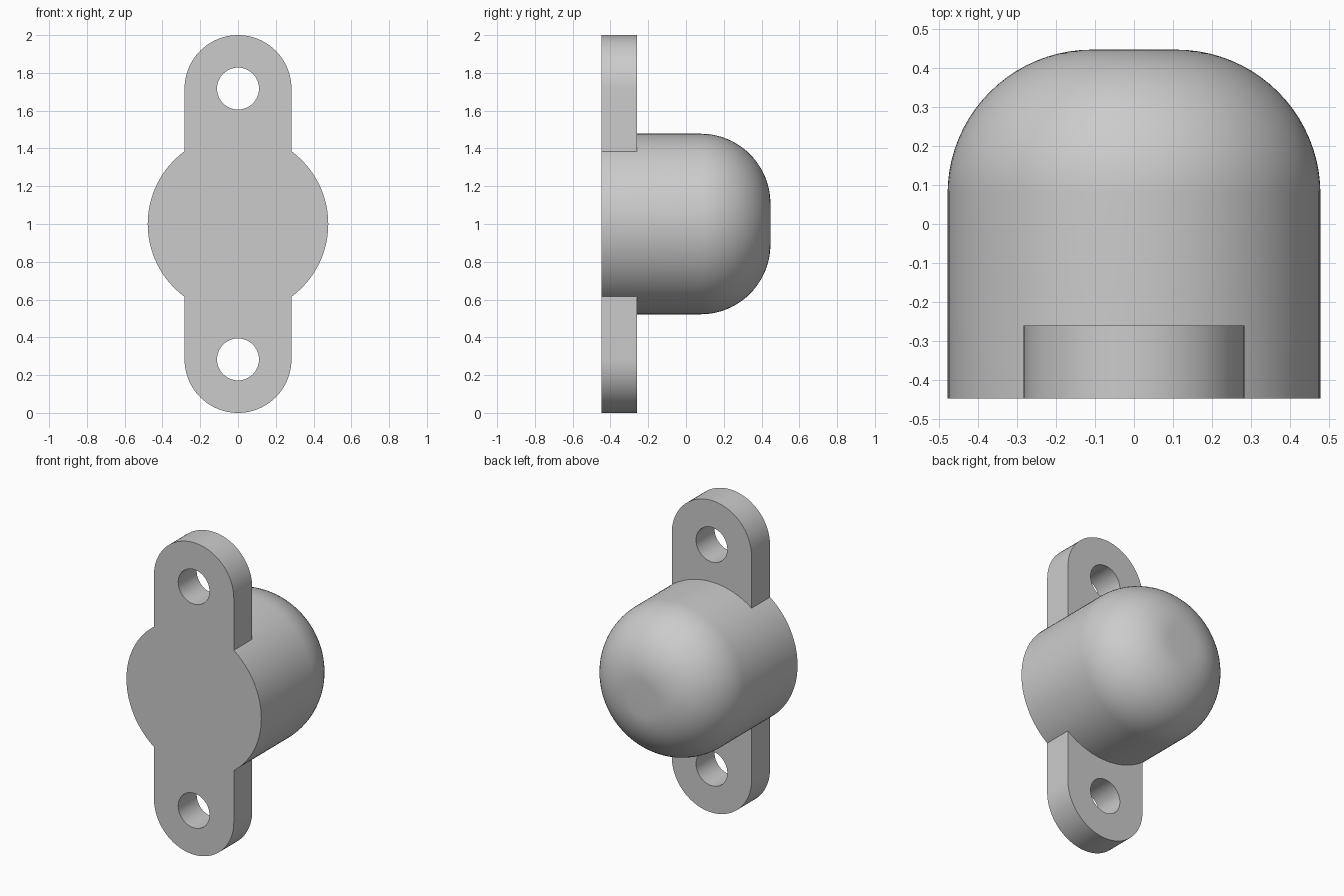
import bpy, bmesh, math
from mathutils import Matrix, Vector

cube = bpy.data.objects.get("Cube")
if cube:
    bpy.data.objects.remove(cube, do_unlink=True)

FRONT, PLATE_BACK, DOME_BACK = -0.447, -0.26, 0.447
BODY_R, FILLET, LUG_R, HOLE_R = 0.478, 0.37, 0.283, 0.111
MID_Z = 1.0
LUG_Z = MID_Z - LUG_R  # distance of each lug centre from the middle

grey = bpy.data.materials.new("plain grey")
grey.use_nodes = True
grey.diffuse_color = (0.6, 0.6, 0.6, 1)
grey.node_tree.nodes["Principled BSDF"].inputs["Base Color"].default_value = (0.6, 0.6, 0.6, 1)


def make_object(name, bm):
    bmesh.ops.recalc_face_normals(bm, faces=bm.faces)
    mesh = bpy.data.meshes.new(name)
    bm.to_mesh(mesh)
    bm.free()
    mesh.materials.append(grey)
    obj = bpy.data.objects.new(name, mesh)
    bpy.context.collection.objects.link(obj)
    return obj


def extruded(name, outline, y0, y1):
    """Prism along y from an (x, z) outline."""
    bm = bmesh.new()
    face = bm.faces.new([bm.verts.new((x, y0, z)) for x, z in outline])
    out = bmesh.ops.extrude_face_region(bm, geom=[face])["geom"]
    verts = [v for v in out if isinstance(v, bmesh.types.BMVert)]
    bmesh.ops.translate(bm, verts=verts, vec=(0, y1 - y0, 0))
    return make_object(name, bm)


def arc(radius, z, start, end, steps):
    angles = [start + (end - start) * i / steps for i in range(steps + 1)]
    return [(radius * math.cos(a), z + radius * math.sin(a)) for a in angles]


# Domed body: a filleted profile spun about the y axis
bm = bmesh.new()
profile = [(0, FRONT), (BODY_R, FRONT)]
profile += arc(FILLET, DOME_BACK - FILLET, 0, math.pi / 2, 20)
profile = [(r + (BODY_R - FILLET if i > 1 else 0), y) for i, (r, y) in enumerate(profile)]
profile.append((0, DOME_BACK))
verts = [bm.verts.new((r, y, 0)) for r, y in profile]
edges = [bm.edges.new(pair) for pair in zip(verts, verts[1:])]
bmesh.ops.spin(bm, geom=verts + edges, cent=(0, 0, 0), axis=(0, 1, 0),
               angle=math.tau, steps=96, use_duplicate=False)
bmesh.ops.remove_doubles(bm, verts=bm.verts, dist=1e-4)
bmesh.ops.translate(bm, verts=bm.verts, vec=Vector((0, 0, MID_Z)))
body = make_object("domed_mount", bm)

# Mounting plate with rounded ends
outline = arc(LUG_R, MID_Z + LUG_Z, 0, math.pi, 40)
outline += arc(LUG_R, MID_Z - LUG_Z, math.pi, math.tau, 40)
plate = extruded("mounting_plate", outline, FRONT, PLATE_BACK)

# Screw holes in both lugs
holes = [extruded(name, arc(HOLE_R, MID_Z + side * LUG_Z, 0, math.tau, 48)[:-1],
                  FRONT - 0.1, PLATE_BACK + 0.1)
         for name, side in (("upper_hole_cutter", 1), ("lower_hole_cutter", -1))]

# Join plate to body and drill the holes
for tool, operation in [(plate, "UNION")] + [(h, "DIFFERENCE") for h in holes]:
    mod = body.modifiers.new(tool.name, "BOOLEAN")
    mod.object, mod.operation, mod.solver = tool, operation, "EXACT"
bpy.context.view_layer.update()
joined = bpy.data.meshes.new_from_object(
    body.evaluated_get(bpy.context.evaluated_depsgraph_get()))
body.modifiers.clear()
body.data = joined
for tool in [plate] + holes:
    bpy.data.objects.remove(tool, do_unlink=True)

# Smooth curves, sharp rims
bpy.ops.object.select_all(action="DESELECT")
body.select_set(True)
bpy.context.view_layer.objects.active = body
bpy.ops.object.shade_smooth_by_angle(angle=math.radians(30))
